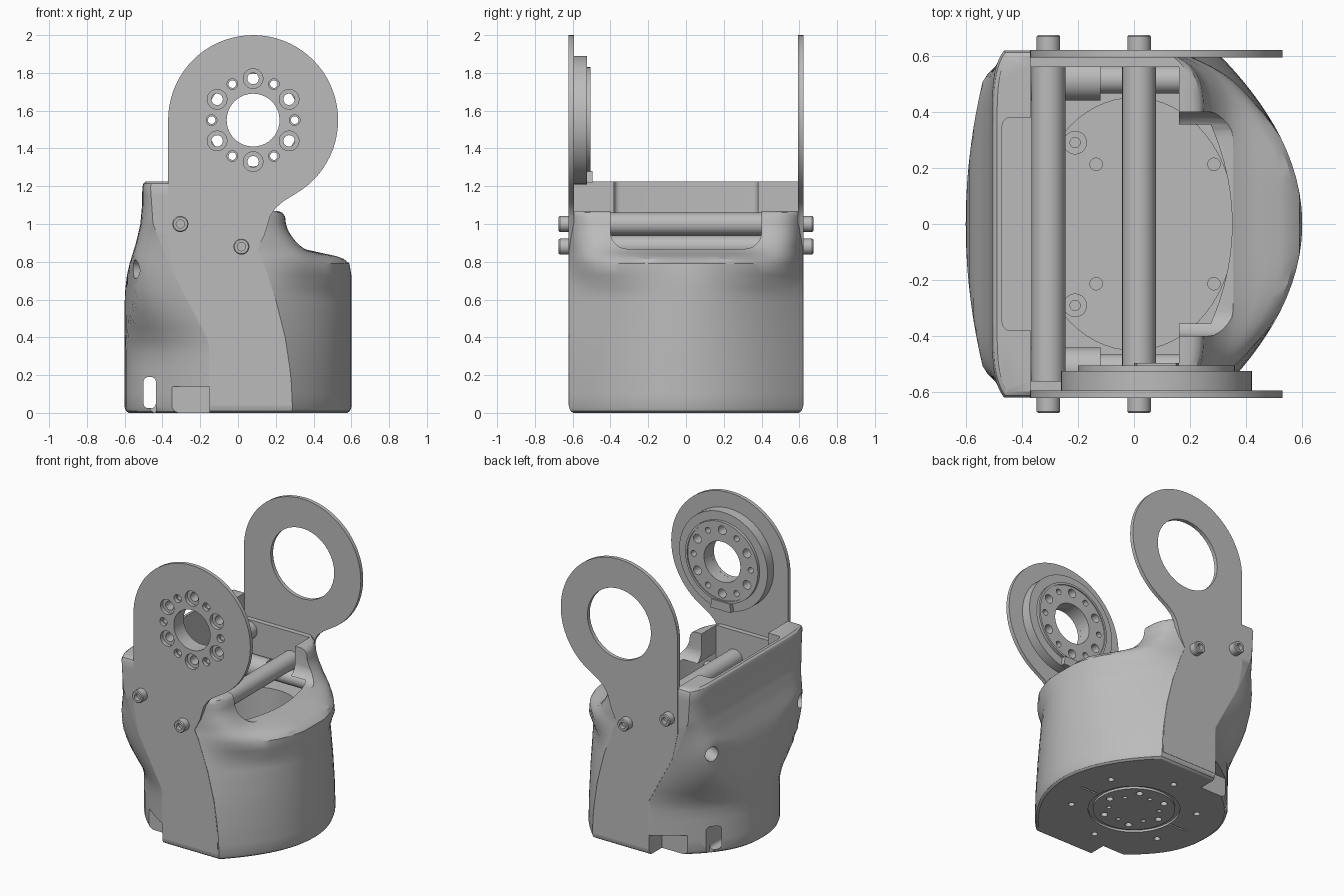
import bpy, bmesh, math
from mathutils import Matrix

if "Cube" in bpy.data.objects:
    bpy.data.objects.remove(bpy.data.objects["Cube"], do_unlink=True)

grey = bpy.data.materials.new("plain grey")
grey.use_nodes = True
grey.diffuse_color = (0.5, 0.5, 0.5, 1)
grey.node_tree.nodes["Principled BSDF"].inputs["Base Color"].default_value = (0.5, 0.5, 0.5, 1)

HALF = 0.619                 # half width of the shell
HUB = (0.08, 1.55)           # joint axis in x, z


def finish(name, bm):
    bmesh.ops.recalc_face_normals(bm, faces=bm.faces)
    me = bpy.data.meshes.new(name)
    bm.to_mesh(me)
    bm.free()
    ob = bpy.data.objects.new(name, me)
    bpy.context.scene.collection.objects.link(ob)
    me.materials.append(grey)
    return ob


def skin(name, rings, closed=False):
    """Join equal rings of points; cap the ends unless closed."""
    bm = bmesh.new()
    rows = [[bm.verts.new(p) for p in ring] for ring in rings]
    n = len(rows[0])
    pairs = list(zip(rows, rows[1:])) + ([(rows[-1], rows[0])] if closed else [])
    for a, b in pairs:
        for i in range(n):
            j = (i + 1) % n
            bm.faces.new((a[i], a[j], b[j], b[i]))
    if not closed:
        bm.faces.new(rows[0])
        bm.faces.new(rows[-1])
    return finish(name, bm)


def place(u, v, h, axis):
    return {"x": (h, u, v), "y": (u, h, v), "z": (u, v, h)}[axis]


def prism(name, pts, axis, a, b):
    return skin(name, [[place(u, v, h, axis) for u, v in pts] for h in (a, b)])


def circle(c, r, n=40):
    return [(c[0] + r * math.cos(2 * math.pi * i / n), c[1] + r * math.sin(2 * math.pi * i / n)) for i in range(n)]


def rod(name, c, r, axis, a, b):
    return prism(name, circle(c, r), axis, a, b)


def ring(name, c, profile, axis):
    """Closed turned ring from (radius, height) pairs."""
    return skin(name, [[place(*p, h, axis) for p in circle(c, r, 64)] for r, h in profile], True)


def box(x0, x1, y0, y1, z0, z1):
    return prism("cutter", [(x0, y0), (x1, y0), (x1, y1), (x0, y1)], "z", z0, z1)


def soften(ob, width, axis):
    """Round the edges that run along one axis."""
    bm = bmesh.new()
    bm.from_mesh(ob.data)
    k = "xyz".index(axis)
    edges = [e for e in bm.edges if abs((e.verts[0].co - e.verts[1].co).normalized()[k]) > 0.99]
    bmesh.ops.bevel(bm, geom=edges, offset=width, segments=6, affect="EDGES", profile=0.5)
    bm.to_mesh(ob.data)
    bm.free()
    return ob


def cut(ob, cutters):
    for c in cutters:
        mod = ob.modifiers.new("cut", "BOOLEAN")
        mod.operation, mod.object, mod.solver = "DIFFERENCE", c, "EXACT"
        bpy.context.view_layer.update()
        dg = bpy.context.evaluated_depsgraph_get()
        me = bpy.data.meshes.new_from_object(ob.evaluated_get(dg))
        ob.modifiers.clear()
        ob.data = me
        bpy.data.objects.remove(c, do_unlink=True)


def along(keys, z):
    for (z0, v0), (z1, v1) in zip(keys, keys[1:]):
        if z <= z1:
            return v0 + (v1 - v0) * max(0, z - z0) / (z1 - z0)
    return keys[-1][1]


def blend(a, b, z0, z1, z):
    t = min(1, max(0, (z - z0) / (z1 - z0)))
    return a + (b - a) * t * t * (3 - 2 * t)


# Shell: middle, side and edge x of the two curved walls at each height
back_mid = [(0, -.6), (.6, -.6), (.7, -.594), (.78, -.577), (.9, -.54), (1.0, -.517), (1.1, -.508), (1.3, -.505)]
back_edge = [(0, -.15), (.37, -.15), (.55, -.24), (.72, -.33), (.88, -.4), (1.0, -.45), (1.3, -.47)]
nose_mid = [(0, .6), (.76, .6), (.79, .59), (.815, .56), (.83, .52), (.845, .45), (.865, .36),
            (.91, .29), (.97, .255), (1.04, .25), (1.06, .235), (1.07, .21)]
nose_side = [(0, .6), (.65, .6), (.72, .54), (.8, .44), (.88, .335), (.95, .275), (1.0, .255),
             (1.04, .25), (1.06, .235), (1.07, .21)]
nose_edge = [(0, .29), (.2, .28), (.4, .25), (.6, .2), (.8, .13), (.86, .1)]


def section(z, inset=0.0):
    back, nose = [], []
    for i in range(37):
        y = HALF * math.sin(math.pi * (i / 36 - 0.5))
        t = abs(y / HALF)
        e = along(back_edge, z)
        x = e + (along(back_mid, z) - e) * (1 - t ** blend(2.3, 11, .3, .95, z))
        back.append((max(x, -.6 + .09 * t * t), y))
        e = along(nose_edge, z)
        mid = blend(along(nose_mid, z), along(nose_side, z), .15, .5, abs(y))
        x = e + (mid - e) * (1 - t ** blend(2, 12, .65, .97, z))
        nose.append((min(x, .6 - .31 * t * t), y))
    return [(x * (1 - inset), y * (1 - inset), z) for x, y in back + nose[::-1]]


levels = [.03 + .07 * i for i in range(11)] + [k[0] for k in nose_mid[2:]] + [.885, .94, 1.0, 1.1, 1.15, 1.195]
shell = skin("shell", [section(0, .035), section(.01, .012)] + [section(z) for z in sorted(levels)]
             + [section(1.215, .012), section(1.225, .035)])

# Round well, wider upper hollow, wall recess, front notch and open top
well = [(.36 * u, .45 * v) for u, v in circle((0, 0), 1, 64)]
hollow = [(-.367, -.56), (.16, -.56)] + [(.35 - .19 * (i / 10) ** 2, .056 * i) for i in range(-9, 10)] \
    + [(.16, .56), (-.367, .56)]
cut(shell, [
    prism("cutter", well, "z", .1, .75),
    prism("cutter", hollow, "z", .7, .88),
    box(-.367, .16, -.56, .56, .8, 1.4),
    soften(box(-.47, -.3, -.38, .38, .7, 1.4), .03, "z"),
    soften(box(.05, .8, -.4, .4, .868, 1.6), .09, "x"),
    box(-.367, .8, -.8, .8, 1.07, 1.5),
    soften(box(-.5, -.435, -.8, .8, .025, .19), .025, "y"),
])
for s in (-1, 1):
    # Cable slot, side pocket with a rounded corner, and slanted wall hole
    port = rod("cutter", (0, 0), .05, "x", -.3, .2)
    port.data.transform(Matrix.Translation((-.5, s * .47, .76)) @ Matrix.Rotation(-s * .4, 4, "Z"))
    pocket = [(-.39, -.1), (-.39, .09), (-.375, .125), (-.34, .14), (-.15, .14), (-.15, -.1)]
    cut(shell, [
        box(-.5, -.435, *sorted((s * .36, s * .8)), -.1, .12),
        prism("cutter", pocket, "y", *sorted((s * .48, s * .8))),
        port,
    ])
# Underside groove, slits and holes
cut(shell, [ring("cutter", (0, 0), [(.26, -.1), (.29, -.1), (.29, .015), (.26, .015)], "z")])
cut(shell, [box(s * .36 - .07, s * .36 + .07, -.006, .006, -.1, .012) for s in (-1, 1)])
for k in range(6):
    a = k * math.pi / 3
    cut(shell, [rod("cutter", (r * math.cos(a + t), r * math.sin(a + t)), w, "z", -.1, .03)
                for r, t, w in ((.4, .5, .02), (.2, 0, .022), (.16, .5, .014))])
# Screw holes in the floor of the well
cut(shell, [rod("cutter", (x, s * .213), .022, "z", .06, .2) for x in (-.135, .285) for s in (-1, 1)])

# Floor bosses and stepped spigots beside the well
for s in (-1, 1):
    ring("floor_boss", (-.21, s * .29), [(.018, .09), (.042, .09), (.042, .15), (.018, .15)], "z")
    rod("wide_inner_spigot", (s * .515, .78), .075, "x", -.4, -.12)
    rod("narrow_inner_spigot", (s * .515, .78), .05, "x", -.13, .2)

# Side plates: round head running down into an S-shaped flank
outline = [(HUB[0] + .45 * math.cos(math.radians(a)), HUB[1] + .45 * math.sin(math.radians(a)))
           for a in range(180, -61, -5)]
outline += [(.24, 1.12), (.2, 1.085), (.17, 1.04), (.14, .94), (.1, .86), (.13, .8), (.2, .6), (.25, .4),
            (.275, .2), (.28, .04), (-.145, .04), (-.145, .37), (-.24, .55), (-.33, .72), (-.37, .9)]
front_plate = prism("front_plate", outline, "y", -.621, -.594)
back_plate = prism("back_plate", outline, "y", .594, .621)
cut(back_plate, [rod("cutter", HUB, .245, "y", .5, .7)])
cut(front_plate, [rod("cutter", HUB, .14, "y", -.7, -.5)])

# Bearing hub behind the front plate
hub = ring("bearing_hub", HUB, [(.14, -.595), (.34, -.595), (.34, -.525), (.28, -.525), (.28, -.505),
                               (.265, -.505), (.265, -.512), (.14, -.512)], "y")
for k in range(12):
    a = k * math.pi / 6
    c = (HUB[0] + .22 * math.cos(a), HUB[1] + .22 * math.sin(a))
    cut(front_plate, [rod("cutter", c, .052 if k % 2 else .028, "y", -.7, -.5)])
    cut(hub, [rod("cutter", c, .03 if k % 2 else .02, "y", -.7, -.4)])
prism("hub_stop", [(0, 1.22), (.16, 1.22), (.15, 1.28), (.01, 1.28)], "y", -.53, -.495)

# Cross rods with socket-head screws at each end
for c in ((-.305, 1.0), (.018, .88)):
    rod("cross_rod", c, .06, "y", -.597, .597)
    for s in (-1, 1):
        ring("screw_head", c, [(.022, s * .6), (.042, s * .6), (.042, s * .668), (.037, s * .674),
                               (.022, s * .674)], "y")
        rod("screw_core", c, .03, "y", *sorted((s * .6, s * .645)))

# Smooth shading with crisp edges
bpy.ops.object.select_all(action="DESELECT")
for ob in bpy.context.scene.objects:
    if ob.type == "MESH":
        ob.select_set(True)
        bpy.context.view_layer.objects.active = ob
bpy.ops.object.shade_smooth_by_angle(angle=math.radians(32))
